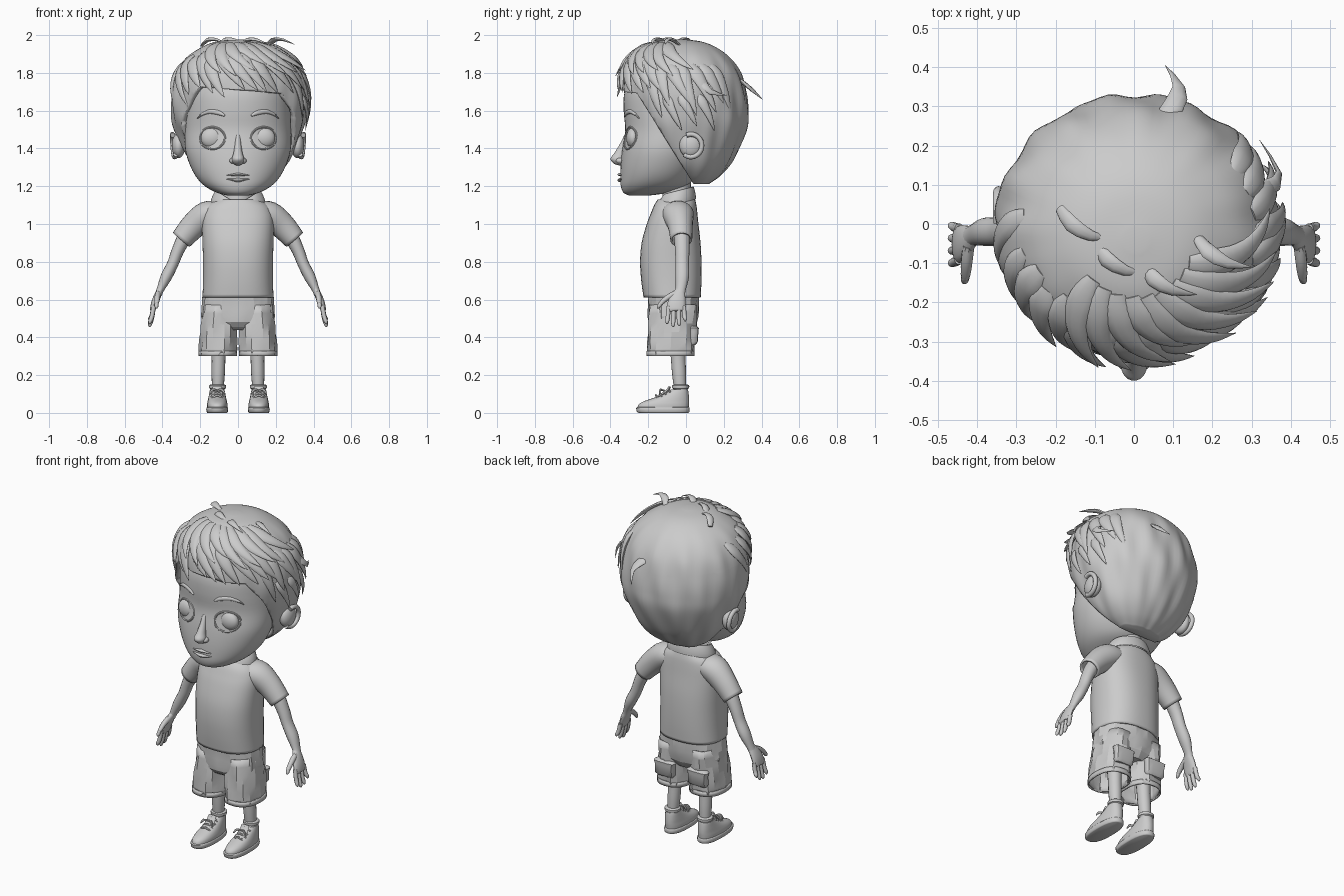
import bpy, bmesh, random
from math import sin, cos, pi, atan2, radians
from mathutils import Vector

if "Cube" in bpy.data.objects:
    bpy.data.objects.remove(bpy.data.objects["Cube"])
random.seed(4)

clay = bpy.data.materials.new("clay_grey")
clay.use_nodes = True
GREY = (0.6, 0.6, 0.6, 1)
clay.diffuse_color = GREY
clay.node_tree.nodes["Principled BSDF"].inputs["Base Color"].default_value = GREY
Y = Vector((0, 1, 0))
HEAD = Vector((0, 0, 1.6))


def finish(name, bm, angle=40):
    mesh = bpy.data.meshes.new(name)
    bm.to_mesh(mesh)
    bm.free()
    mesh.shade_smooth()
    mesh.set_sharp_from_angle(angle=radians(angle))
    mesh.materials.append(clay)
    obj = bpy.data.objects.new(name, mesh)
    bpy.context.collection.objects.link(obj)
    return obj


def dense(rings, k):
    """Smooth in-between rings (Catmull-Rom)."""
    out = []
    for i in range(len(rings) - 1):
        p = [rings[max(0, min(len(rings) - 1, i + j))] for j in (-1, 0, 1, 2)]
        for s in range(k):
            t = s / k
            out.append([b + .5 * t * (c - a + t * (2*a - 5*b + 4*c - d + t * (3*(b - c) + d - a)))
                        for a, b, c, d in zip(*p)])
    return out + [list(rings[-1])]


def loft(name, rings, n=24, k=4, flat=False, power=2, caps=True, up=None, edit=None, thick=0, angle=40):
    """Skin rings (x, y, z, half width, half depth) along their centres."""
    path = dense(rings, k)
    pts = [Vector(r[:3]) for r in path]
    bm = bmesh.new()
    rows = []
    for i, r in enumerate(path):
        t = pts[min(i + 1, len(pts) - 1)] - pts[max(i - 1, 0)]
        if flat:
            t.y = 0
        t.normalize()
        v = up(pts[i]) if up else Y
        v = (v - t * v.dot(t)).normalized()
        u = v.cross(t)
        row = []
        for j in range(n):
            c, s = cos(2 * pi * j / n), sin(2 * pi * j / n)
            m = (abs(c) ** power + abs(s) ** power) ** (-1 / power)
            row.append(bm.verts.new(pts[i] + u * (c * m * r[3]) + v * (s * m * r[4])))
        rows.append(row)
    for a, b in zip(rows, rows[1:]):
        for j in range(n):
            bm.faces.new((a[j], a[(j + 1) % n], b[(j + 1) % n], b[j]))
    if caps:
        bm.faces.new(rows[0])
        bm.faces.new(rows[-1])
    bmesh.ops.recalc_face_normals(bm, faces=bm.faces)
    if edit:
        edit(bm)
    obj = finish(name, bm, angle)
    if thick:
        mod = obj.modifiers.new("thickness", "SOLIDIFY")
        mod.thickness, mod.offset = thick, -1
    return obj


def pair(name, rings, **kw):
    for s, side in ((1, "left_"), (-1, "right_")):
        loft(side + name, [(s * r[0], *r[1:]) for r in rings], **kw)


def ball(name, loc, size, n=24):
    bm = bmesh.new()
    bmesh.ops.create_uvsphere(bm, u_segments=n, v_segments=n // 2, radius=1)
    for v in bm.verts:
        v.co = Vector(a * b for a, b in zip(v.co, size)) + Vector(loc)
    return finish(name, bm)


def body(z, half, front, back, x=0):
    return (x, (front + back) / 2, z, half, (back - front) / 2)


def at(rings, z):
    for a, b in zip(rings, rings[1:]):
        if a[2] <= z <= b[2]:
            t = (z - a[2]) / (b[2] - a[2])
            return [p + (q - p) * t for p, q in zip(a, b)]
    return rings[-1]


# Head
face = [body(1.15, .05, -.30, -.2), body(1.165, .11, -.33, -.1), body(1.2, .175, -.345, 0),
        body(1.25, .222, -.347, .05), body(1.32, .258, -.345, .09), body(1.4, .28, -.337, .12),
        body(1.5, .283, -.322, .16), body(1.6, .28, -.33, .18), body(1.7, .275, -.325, .2),
        body(1.8, .24, -.28, .19), body(1.87, .17, -.2, .12)]
loft("head", face, n=48, flat=True, power=2.1)
face_d = dense(face, 4)


def skin(x, z, out=0):
    r = at(face_d, z)
    return (x, r[1] - r[4] * (1 - abs(x / r[3]) ** 2.1) ** (1 / 2.1) - out, z)


# Face details
loft("nose", [(0, -.315, 1.47, .012, .012), (0, -.33, 1.42, .017, .022), (0, -.35, 1.375, .024, .03),
              (0, -.362, 1.345, .033, .038), (0, -.352, 1.32, .026, .03), (0, -.345, 1.31, .008, .01)], flat=True)
for s, side in ((1, "left_"), (-1, "right_")):
    ball(side + "nostril", (s * .027, -.348, 1.335), (.018, .024, .016), 16)
    ex, ez = s * .135, 1.455
    ball(side + "eye", skin(ex, ez, -.022), (.062, .036, .056), 32)
    loft(side + "eyelid", [(*skin(ex + .066 * cos(a), ez + .058 * sin(a), -.002), .006, .006)
                           for a in [i * pi / 12 for i in range(25)]], n=8, k=1, up=lambda p: p - HEAD)
    loft(side + "eyebrow", [(*skin(s * x, z, 0), w, .008) for x, z, w in
                            ((.07, 1.572, .005), (.1, 1.588, .012), (.15, 1.595, .011), (.19, 1.58, .007), (.212, 1.56, .002))],
         n=10, up=lambda p: Vector((p.x, p.y + .1, 0)))
    # Ear bowl with a rolled rim
    ball(side + "ear", (s * .315, .025, 1.415), (.036, .06, .066))
    loft(side + "ear_rim", [(s * (.33 + .018 * cos(a / 2)), .026 + .058 * sin(a + .5), 1.415 + .06 * cos(a + .5), .013, .013)
                            for a in [-.9 + i * .35 for i in range(13)]], n=10, k=2, up=lambda p: Vector((1, .01, 0)))
for name, z, dip, w in (("upper_lip", 1.258, .004, .009), ("lower_lip", 1.238, -.006, .011)):
    loft(name, [(*skin(x, z + dip * (1 - abs(x) / .06), 0), w * (1 - abs(x) / .068), .016 * (1 - abs(x) / .08))
                for x in [-.06 + i * .015 for i in range(9)]], n=12, k=2, up=lambda p: -Y)

# Hair shell, opened over the face
hair = [(.01, .06, 1.212, .13, .06), (.01, .05, 1.26, .2, .135), (.01, .03, 1.35, .275, .225), (.007, .01, 1.5, .338, .31),
        (.005, 0, 1.6, .357, .33), (.005, -.01, 1.7, .355, .328), (.005, -.02, 1.8, .33, .308), (.005, -.03, 1.88, .277, .262),
        (.005, -.035, 1.935, .2, .195), (.005, -.04, 1.965, .125, .125), (.005, -.04, 1.978, .03, .03)]
hair_d = dense(hair, 6)
EDGE, EDGE_N = Vector((0, -.24, 1.66)), Vector((0, .85, .53))
FRINGE, FRINGE_N = Vector((0, 0, 1.71)), Vector((.08, 0, 1))


def carve(bm):
    for v in bm.verts:
        az = atan2(v.co.x, -v.co.y)
        fade = min(1, max(0, (1.96 - v.co.z) * 6)) * .016
        wave = sin(11 * az + 13 * v.co.z) + .5 * sin(19 * az - 7 * v.co.z)
        v.co.x *= 1 + fade * wave
        v.co.y *= 1 + fade * wave
    for co, no in ((EDGE, EDGE_N), (FRINGE, FRINGE_N)):
        bmesh.ops.bisect_plane(bm, geom=bm.verts[:] + bm.edges[:] + bm.faces[:], plane_co=co, plane_no=no)
    gone = [f for f in bm.faces if (f.calc_center_median() - EDGE).dot(EDGE_N) < 0
            and (f.calc_center_median() - FRINGE).dot(FRINGE_N) < 0]
    bmesh.ops.delete(bm, geom=gone, context="FACES")


loft("hair_shell", hair, n=96, k=6, flat=True, edit=carve, thick=.03)


def strand(name, points, w, depth=.4):
    rings = []
    for i, p in enumerate(points):
        t = i / (len(points) - 1)
        a = w * min(1, .45 + 2 * t) * (1 - t) ** .65 + .001
        rings.append((*p, a, a * depth))
    loft(name, rings, n=10, k=2, up=lambda p: p - HEAD, angle=60)


def lock(name, az0, z0, az1, z1, w, lift):
    points = []
    for i in range(8):
        t = i / 7
        az, z = az0 + (az1 - az0) * t ** 1.2, z0 + (z1 - z0) * t ** 1.3
        r = at(hair_d, z)
        out = -.008 + .012 * sin(pi * t) + lift * t ** 2
        points.append((r[0] + (r[3] + out) * sin(az), r[1] - (r[4] + out) * cos(az), z))
    strand(name, points, w)


# Hair locks swept towards the model's left
def wob(a):
    return random.uniform(-a, a)


for i in range(11):
    az = -.75 + i * .2
    lock("fringe_lock", az - .45, 1.9 + wob(.02), az + wob(.06), 1.69 + wob(.035), .05, .03 + wob(.015))
for i in range(9):
    az = -.2 + i * .24
    lock("upper_lock", az - .6, 1.955, az + wob(.08), 1.81 + wob(.03), .046, .045 + wob(.02))
for i in range(7):
    az = 1.2 + i * .2
    lock("side_lock", az - .25, 1.84, az + wob(.08), 1.6 + wob(.06), .045, .02 + wob(.012))
for az in (1.35, 1.6, 1.9):
    lock("temple_lock", az - .1, 1.68, az + .12, 1.5 + wob(.02), .032, .022)
for az in (-1.1, -1.45):
    lock("right_lock", az - .3, 1.86, az + .25, 1.62, .04, .008)
for x, y in ((-.19, .04), (-.1, -.05), (.16, -.03), (.02, -.1)):
    strand("crown_lock", [(x, y, 1.945), (x + .03, y - .04, 1.975), (x + .08, y - .07, 1.975), (x + .14, y - .08, 1.95)], .026, .5)
strand("back_wisp", [(.05, .25, 1.78), (.1, .3, 1.75), (.115, .35, 1.71), (.08, .405, 1.66)], .035)
strand("side_wisp", [(.27, .1, 1.8), (.34, .09, 1.75), (.37, .13, 1.7), (.32, .215, 1.68)], .03)

# Neck, shirt and collar
loft("neck", [(0, -.05, 1.08, .09, .08), (0, -.05, 1.17, .08, .075), (0, -.05, 1.27, .085, .08)], flat=True)
loft("shirt", [body(.612, .188, -.225, .078), body(.7, .185, -.237, .082), body(.8, .185, -.243, .082), body(.9, .188, -.235, .077),
               body(1, .19, -.208, .066), body(1.06, .182, -.185, .06), body(1.1, .16, -.168, .055), body(1.13, .115, -.15, .048)],
     n=40, flat=True, power=2.4, caps=False, thick=.012)
pair("sleeve", [(.1, -.05, 1.06, .06, .085), (.165, -.04, 1.045, .075, .082), (.235, -.03, .99, .069, .066), (.3, -.025, .917, .058, .058)],
     caps=False, thick=.01)


def fold_collar(bm):
    """Lower the front into a notch and raise the back."""
    for v in bm.verts:
        f = (v.co.y + .055) / .1
        v.co.z += .025 * f
        if f < 0:
            v.co.z -= .045 * max(0, 1 - abs(v.co.x) / .09)
    gap = [g for g in bm.faces if g.calc_center_median().y < -.1 and abs(g.calc_center_median().x) < .006]
    bmesh.ops.delete(bm, geom=gap, context="FACES")


loft("collar", [(0, -.055, 1.105, .145, .108), (0, -.055, 1.13, .142, .106), (0, -.052, 1.165, .125, .095),
                (0, -.05, 1.175, .112, .088), (0, -.05, 1.15, .1, .08)], n=45, k=2, flat=True, caps=False, up=lambda p: Y, edit=fold_collar)

# Arms and hands
pair("arm", [(.2, -.025, 1.03, .045, .045), (.275, -.022, .94, .04, .042), (.318, -.02, .86, .033, .038), (.345, -.02, .79, .03, .036),
             (.38, -.02, .72, .03, .036), (.41, -.028, .655, .02, .027), (.42, -.034, .63, .019, .029)], n=16)
pair("palm", [(.412, -.03, .65, .017, .026), (.428, -.042, .615, .019, .04), (.442, -.05, .58, .018, .047), (.452, -.053, .545, .014, .046),
              (.455, -.053, .538, .006, .03)], n=16)
for i, tip in enumerate((.47, .455, .46, .485)):
    y = -.092 + i * .027
    pair("finger", [(.446, y, .565, .012, .012), (.456, y - .004 + i * .002, (.55 + tip) / 2, .012, .012),
                    (.466, y - .008 + i * .005, tip + .012, .01, .01), (.468, y - .008 + i * .005, tip, .003, .003)], n=10)
pair("thumb", [(.422, -.055, .63, .015, .02), (.427, -.095, .612, .015, .015), (.43, -.128, .585, .013, .012),
               (.432, -.145, .562, .01, .009), (.433, -.15, .553, .003, .003)], n=10, up=lambda p: Vector((0, .6, .8)))


# Shorts with creased cloth and hems
def crease(bm):
    for v in bm.verts:
        az = atan2(v.co.y + .08, abs(v.co.x) - .1)
        amount = .006 * sin(7 * az + 22 * v.co.z)
        v.co.x += amount * cos(az) * (1 if v.co.x > 0 else -1)
        v.co.y += amount * sin(az)


loft("shorts_seat", [body(.44, .11, -.16, .03), body(.48, .185, -.195, .055), body(.55, .19, -.2, .065), body(.66, .178, -.205, .065)],
     n=28, k=2, flat=True, power=2.5, edit=crease, angle=14)
pair("shorts_leg", [body(.305, .099, -.205, .042, .106), body(.38, .098, -.204, .045, .104), body(.47, .094, -.2, .055, .1),
                    body(.57, .085, -.19, .06, .095)], n=20, k=2, flat=True, power=2.4, caps=False, edit=crease, thick=.008, angle=14)
pair("shorts_hem", [body(z, .102, -.209, .046, .107) for z in (.3, .314, .328)], n=28, k=1, flat=True, power=2.4, caps=False, thick=.008)
pair("back_pocket", [body(z, h, .02, d, .11) for z, h, d in ((.36, .05, .05), (.375, .062, .062), (.43, .062, .066), (.45, .068, .068), (.46, .05, .055))],
     n=16, k=1, flat=True, power=5)

# Legs, socks and shoes
pair("leg", [(.103, -.045, .42, .045, .045), (.103, -.042, .3, .037, .039), (.105, -.036, .2, .035, .037), (.108, -.03, .1, .028, .03)], n=16, flat=True)
pair("sock", [(.108, -.028, z, r, r) for z, r in ((.09, .036), (.125, .037), (.13, .044), (.145, .045), (.15, .036))], n=20, k=2, flat=True)
pair("shoe_sole", [body(0, .052, -.25, .012, .11), body(.006, .057, -.26, .018, .11), body(.026, .058, -.264, .018, .11), body(.03, .053, -.258, .014, .11)],
     n=28, k=2, flat=True, power=2.5)
pair("shoe_upper", [body(.025, .054, -.258, .014, .11), body(.045, .054, -.25, .016, .11), body(.062, .051, -.222, .017, .11),
                    body(.085, .046, -.155, .016, .11), body(.11, .041, -.1, .013, .11), body(.125, .038, -.078, .01, .11)],
     n=28, flat=True, power=2.3)
pair("shoe_tongue", [(.11, -.15, .085, .026, .008), (.11, -.105, .112, .028, .008), (.11, -.085, .14, .024, .006)], n=12)
for i in range(4):
    y, z = -.16 + i * .022, .088 + i * .012
    pair("lace", [(.078, y + .01, z - .016, .006, .005), (.11, y, z + .006, .006, .005), (.142, y + .01, z - .016, .006, .005)], n=8)
for s in (-1, 1):
    pair("lace_bow", [(.11, -.12, .118, .004, .004), (.11 + s * .025, -.135, .122, .007, .005), (.11 + s * .042, -.14, .1, .003, .003)], n=8)
